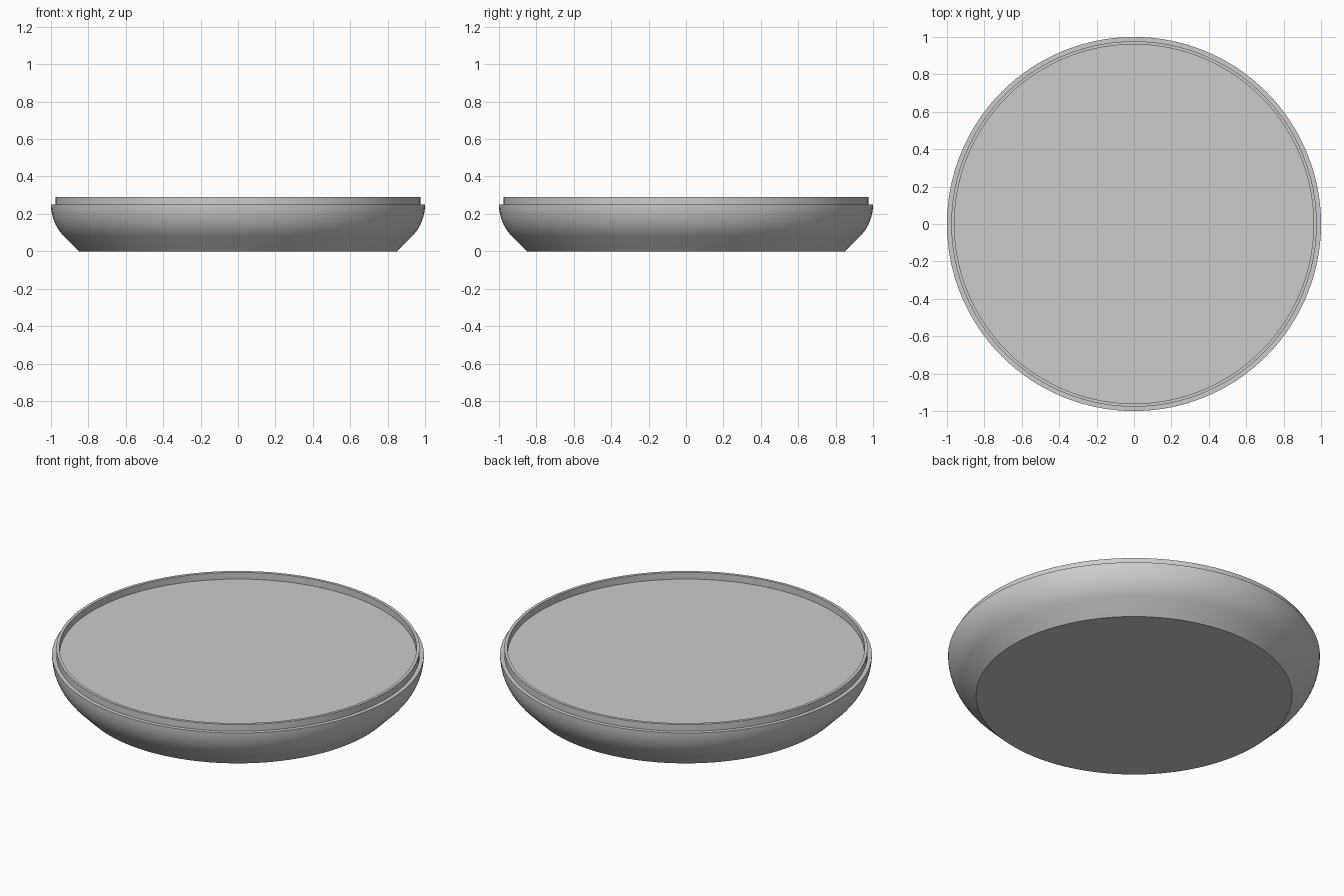
import bpy, bmesh, math

default = bpy.data.objects.get("Cube")
if default:
    bpy.data.objects.remove(default, do_unlink=True)

SIDES = 128
BASE_R, LEDGE_Z = 0.85, 0.25
LIP_R, LIP_IN, LIP_Z = 0.977, 0.96, 0.29
ARC_R = 0.2415

gray = bpy.data.materials.new("plain gray")
gray.use_nodes = True
color = (0.6, 0.6, 0.6, 1)
gray.diffuse_color = color
gray.node_tree.nodes["Principled BSDF"].inputs["Base Color"].default_value = color

# Profile: flat base, 45 degree chamfer, curved side up to the ledge
profile = [(BASE_R, 0)]
STEPS = 12
for i in range(STEPS + 1):
    a = math.radians(-45 * (1 - i / STEPS))
    profile.append((1 - ARC_R + ARC_R * math.cos(a), LEDGE_Z + ARC_R * math.sin(a)))

# Ledge, raised lip and recessed floor
profile += [(LIP_R, LEDGE_Z), (LIP_R, LIP_Z), (LIP_IN, LIP_Z), (LIP_IN, LEDGE_Z)]

# Turn the profile around z, then cap the base and the floor
bm = bmesh.new()
rings = []
for r, z in profile:
    rings.append([bm.verts.new((r * math.cos(t), r * math.sin(t), z))
                  for t in (math.tau * k / SIDES for k in range(SIDES))])
for low, high in zip(rings, rings[1:]):
    for k in range(SIDES):
        n = (k + 1) % SIDES
        bm.faces.new((low[k], low[n], high[n], high[k]))
bm.faces.new(rings[0][::-1])
bm.faces.new(rings[-1])

mesh = bpy.data.meshes.new("round_tray")
bm.to_mesh(mesh)
bm.free()
mesh.materials.append(gray)
tray = bpy.data.objects.new("round_tray", mesh)
bpy.context.collection.objects.link(tray)

# Smooth sides with crisp rims
bpy.ops.object.select_all(action='DESELECT')
tray.select_set(True)
bpy.context.view_layer.objects.active = tray
bpy.ops.object.shade_smooth_by_angle(angle=math.radians(30))
